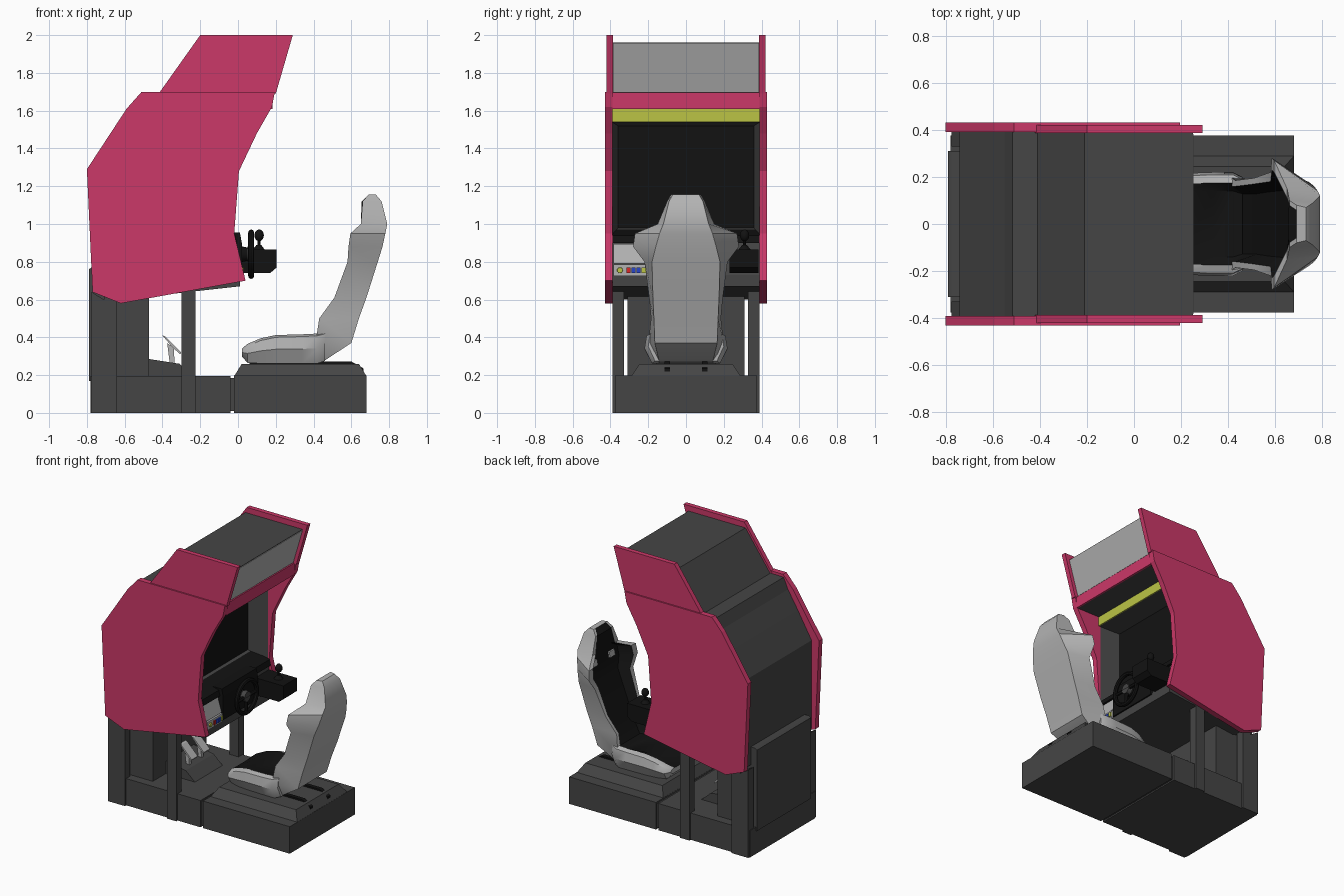
import bpy, bmesh
from math import pi, cos, sin
from mathutils import Vector

if "Cube" in bpy.data.objects:
    bpy.data.objects.remove(bpy.data.objects["Cube"])


def material(name, r, g, b):
    m = bpy.data.materials.new(name)
    m.diffuse_color = (r, g, b, 1)
    m.use_nodes = True
    m.node_tree.nodes["Principled BSDF"].inputs["Base Color"].default_value = m.diffuse_color
    return m


PINK = material("pink", .60, .04, .14)
DARK = material("dark_grey", .06, .06, .06)
BLACK = material("black", .006, .006, .006)
LIGHT = material("light_grey", .45, .45, .45)
YELLOW = material("yellow", .50, .55, .06)
RED = material("red", .7, .02, .02)
BLUE = material("blue", .02, .06, .6)


def finish(name, bm, mats, smooth=None):
    bmesh.ops.recalc_face_normals(bm, faces=bm.faces)
    me = bpy.data.meshes.new(name)
    bm.to_mesh(me)
    bm.free()
    ob = bpy.data.objects.new(name, me)
    bpy.context.collection.objects.link(ob)
    for m in mats:
        me.materials.append(m)
    if smooth:
        bpy.ops.object.select_all(action='DESELECT')
        ob.select_set(True)
        bpy.context.view_layer.objects.active = ob
        bpy.ops.object.shade_smooth_by_angle(angle=smooth)
    return ob


def loft(name, rings, mats, inner=(), smooth=None):
    """Skin closed rings; side strips listed in inner use the second material."""
    bm = bmesh.new()
    vs = [[bm.verts.new(p) for p in r] for r in rings]
    n = len(rings[0])
    for a, b in zip(vs, vs[1:]):
        for k in range(n):
            f = bm.faces.new((a[k], a[(k + 1) % n], b[(k + 1) % n], b[k]))
            f.material_index = 1 if k in inner else 0
    bm.faces.new(vs[0])
    bm.faces.new(vs[-1])
    return finish(name, bm, mats, smooth)


def prism(name, pts, lo, hi, mat, axis='y'):
    put = {'y': lambda p, t: (p[0], t, p[1]), 'x': lambda p, t: (t, p[0], p[1]),
           'z': lambda p, t: (p[0], p[1], t)}[axis]
    return loft(name, [[put(p, t) for p in pts] for t in (lo, hi)], [mat])


def box(name, x, y, z, mat):
    return prism(name, [(x[0], y[0]), (x[1], y[0]), (x[1], y[1]), (x[0], y[1])], *z, mat, 'z')


def rod(name, p, q, r1, r2, mat, n=16):
    p, q = Vector(p), Vector(q)
    rot = (q - p).to_track_quat('Z', 'Y')
    rings = [[c + rot @ Vector((r * cos(2 * pi * k / n), r * sin(2 * pi * k / n), 0))
              for k in range(n)] for c, r in ((p, r1), (q, r2))]
    return loft(name, rings, [mat], smooth=.7)


def both(y0, y1):
    return (("right", -y1, -y0), ("left", y0, y1))


# Pink side panels, lower and upper
lower = [(-.80, 1.29), (-.59, 1.61), (-.51, 1.70), (.195, 1.70), (.18, 1.62), (.10, 1.48), (.005, 1.28),
         (-.02, .95), (.04, .70), (-.62, .58), (-.77, .64)]
upper = [(-.42, 1.69), (-.20, 2.0), (.29, 2.0), (.20, 1.69)]
for s, a, b in both(.39, .43):
    prism(s + "_side_panel", lower, a, b, PINK)
for s, a, b in both(.386, .42):
    prism(s + "_upper_panel", upper, a, b, PINK)

# Cabinet body with screen recess and dashboard
prism("cabinet_body", [(-.74, .64), (-.74, 1.28), (-.63, 1.47), (-.55, 1.60), (-.515, 1.68), (.17, 1.69),
                       (.17, 1.61), (-.02, 1.61), (-.02, 1.54), (-.18, 1.52), (-.18, .98), (-.07, .945),
                       (-.03, .92), (-.01, .79), (.01, .73), (.01, .67), (-.62, .60)], -.39, .39, DARK)
prism("marquee_box", [(-.41, 1.68), (-.21, 1.96), (.25, 1.96), (.17, 1.69)], -.386, .386, DARK)
prism("marquee_front", [(.17, 1.70), (.245, 1.955), (.253, 1.955), (.178, 1.70)], -.383, .383, LIGHT)
box("pink_band", (.168, .182), (-.39, .39), (1.61, 1.695), PINK)
box("yellow_band", (-.03, -.012), (-.39, .39), (1.54, 1.608), YELLOW)
box("screen", (-.19, -.172), (-.36, .36), (.98, 1.52), BLACK)
for s, k in (("right", -1), ("left", 1)):
    prism(s + "_screen_bezel", [(-.18, k * .36), (-.03, k * .39), (-.18, k * .39)], .94, 1.54, DARK, 'z')

# Dashboard parts
prism("dash_hood", [(-.17, .975), (-.07, .955), (-.015, .94), (-.005, .90), (-.06, .90)], -.388, .388, BLACK)
prism("dash_pod", [(-.10, .955), (.01, .955), (.02, .90), (.02, .73), (-.10, .73)], -.20, .20, BLACK)
prism("instrument_panel", [(-.03, .895), (-.015, .895), (.015, .79), (-.01, .79)], -.385, -.21, LIGHT)
box("button_strip", (0, .022), (-.385, -.21), (.725, .785), LIGHT)
rod("round_button", (.02, -.35, .755), (.03, -.35, .755), .016, .014, YELLOW, 12)
for i, m in enumerate((RED, BLUE, BLUE, YELLOW)):
    y = -.305 + i * .027
    box("square_button_%d" % i, (.02, .03), (y - .011, y + .011), (.74, .77), m)

# Steering wheel
bpy.ops.mesh.primitive_torus_add(major_segments=28, minor_segments=8, major_radius=.115, minor_radius=.016,
                                 location=(.07, 0, .84), rotation=(0, pi / 2, 0))
wheel = bpy.context.object
wheel.name = "steering_wheel"
wheel.data.materials.append(BLACK)
bpy.ops.object.shade_smooth_by_angle()
rod("steering_column", (-.02, 0, .84), (.05, 0, .84), .05, .035, BLACK)
rod("wheel_hub", (.05, 0, .84), (.078, 0, .84), .04, .036, DARK)
for i, a in enumerate((0, pi, -pi / 2)):
    rod("wheel_spoke_%d" % i, (.065, 0, .84), (.068, .11 * cos(a), .84 + .11 * sin(a)), .014, .012, BLACK, 6)

# Gear shifter
prism("shifter_box", [(-.02, .74), (.17, .74), (.205, .77), (.205, .865), (-.02, .865)], .23, .385, BLACK)
rod("shifter_boot", (.11, .31, .86), (.11, .31, .89), .035, .012, BLACK, 12)
rod("shifter_lever", (.11, .31, .88), (.11, .31, .93), .008, .008, BLACK, 8)
bpy.ops.mesh.primitive_uv_sphere_add(segments=12, ring_count=8, radius=.025, location=(.112, .31, .94))
knob = bpy.context.object
knob.name = "shifter_knob"
knob.scale = (1, 1, 1.25)
knob.data.materials.append(BLACK)
bpy.ops.object.shade_smooth_by_angle()

# Rear pedestal, posts and back door
box("pedestal_base", (-.78, -.04), (-.375, .375), (0, .195), DARK)
box("rear_cabinet", (-.72, -.47), (-.31, .31), (.19, .63), DARK)
prism("back_door", [(-.79, .17), (-.79, .76), (-.775, .77), (-.70, .77), (-.70, .17)], -.31, .31, DARK)
for s, a, b in both(.328, .39):
    box(s + "_front_post", (-.30, -.225), (a, b), (0, .66), DARK)
    box(s + "_rear_post", (-.71, -.64), (a, b), (0, .62), DARK)
    prism(s + "_rear_brace", [(-.775, 0), (-.775, .64), (-.71, .60), (-.71, 0)], a, b, DARK)
box("base_connector", (-.05, -.01), (-.36, .36), (.01, .185), DARK)

# Pedals
prism("pedal_block", [(-.47, .19), (-.47, .285), (-.31, .26), (-.23, .19)], -.16, .16, DARK)
for i, y in enumerate((-.07, .07)):
    prism("pedal_%d" % i, [(-.40, .41), (-.385, .405), (-.30, .32), (-.305, .31), (-.345, .345)],
          y - .035, y + .035, LIGHT)
    prism("pedal_arm_%d" % i, [(-.375, .37), (-.34, .345), (-.335, .25), (-.36, .25)], y - .012, y + .012, LIGHT)

# Seat base with raised, sloped top
box("seat_base", (-.02, .68), (-.375, .375), (0, .197), DARK)
loft("seat_plinth", [[(x0, -y, z), (x1, -y, z), (x1, y, z), (x0, y, z)]
                     for x0, x1, y, z in ((-.02, .68, .29, .195), (.02, .64, .245, .26))], [DARK])
for s, a, b in both(.085, .115):
    prism(s + "_seat_rail", [(.06, .25), (.06, .272), (.60, .272), (.665, .235), (.665, .20)], a, b, BLACK)

# Bucket seat back: z, bolster front, shell back, front and back half width, liner x, liner half width
back = [(.265, .34, .44, .17, .14, .36, .13), (.37, .41, .60, .20, .165, .46, .16),
        (.50, .43, .64, .185, .17, .52, .16), (.61, .51, .68, .195, .175, .57, .17),
        (.80, .58, .74, .22, .18, .65, .18), (.88, .585, .765, .28, .16, .67, .23),
        (.95, .595, .78, .27, .14, .68, .22), (1.0, .65, .79, .15, .12, .67, .11),
        (1.12, .66, .76, .10, .09, .655, .08), (1.155, .69, .73, .08, .07, .69, .06)]
rings = []
for z, xf, xb, w, wb, xi, wi in back:
    half = [(xb, wb), (xf, w), (xf, wi), (xi, wi * .8)]
    rings.append([(x, -y, z) for x, y in half] + [(x, y, z) for x, y in half[::-1]])
loft("seat_back", rings, [LIGHT, BLACK], (2, 3, 4), .6)
for s, a, b in both(.07, .13):
    prism(s + "_harness_slot", [(.66, .90), (.668, .94), (.69, .94), (.69, .90)], a, b, LIGHT)

# Seat cushion: x, bottom, bolster top, half width, pad half width, pad height
cushion = [(.02, .30, .34, .15, .11, .335), (.05, .265, .365, .185, .14, .36), (.12, .262, .395, .205, .16, .395),
           (.20, .262, .412, .215, .17, .41), (.34, .262, .416, .22, .175, .39), (.42, .262, .42, .22, .175, .38),
           (.46, .275, .43, .20, .16, .38)]
rings = []
for x, z0, zt, w, wi, zi in cushion:
    half = [(w * .82, z0), (w, z0 * .5 + zt * .5), (w * .95, zt - .012), (wi, zt), (wi * .8, zi)]
    rings.append([(x, -y, z) for y, z in half] + [(x, y, z) for y, z in half[::-1]])
loft("seat_cushion", rings, [LIGHT, BLACK], (3, 4, 5), .6)
